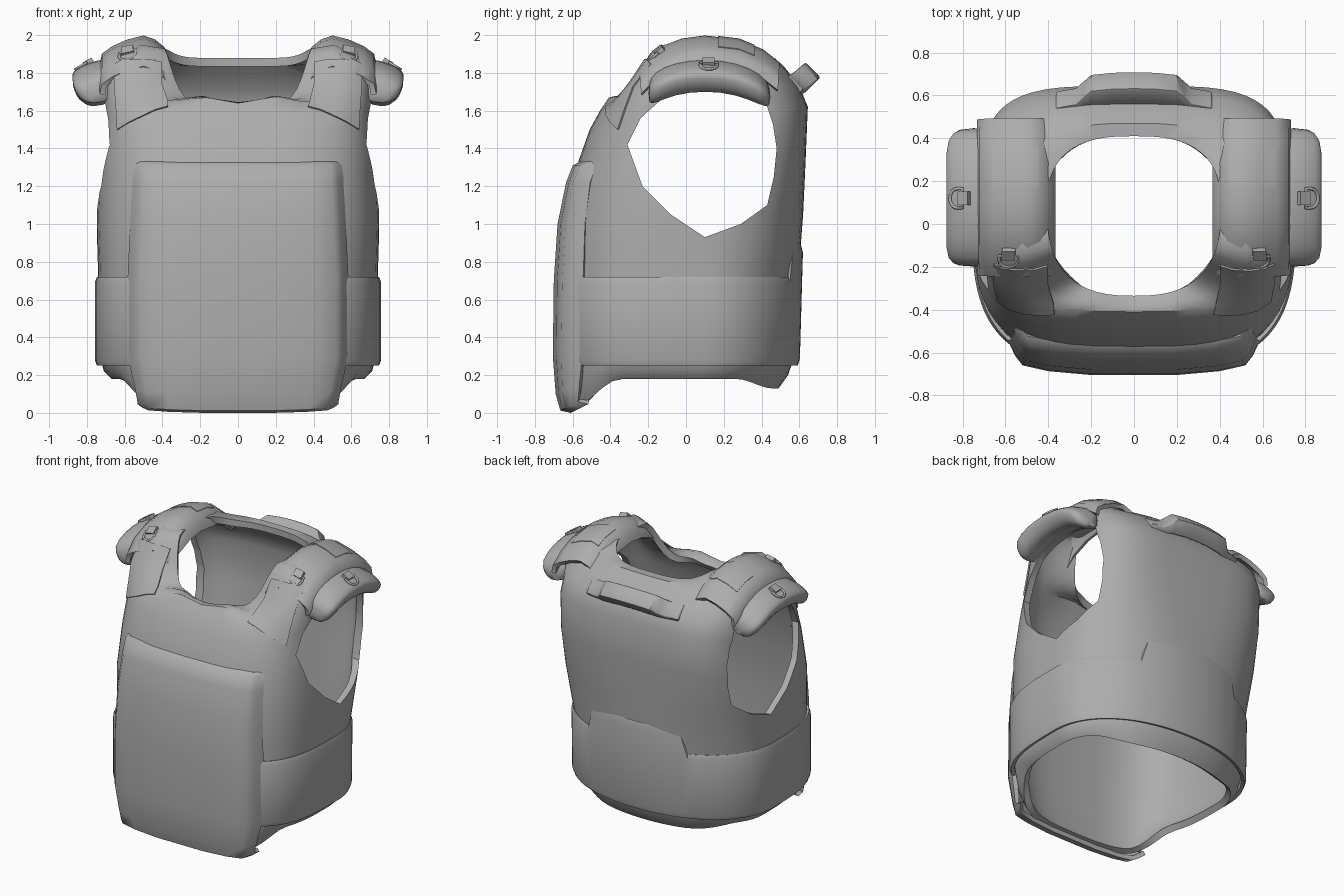
import bpy, bmesh, math
from mathutils import Vector

if "Cube" in bpy.data.objects:
    bpy.data.objects.remove(bpy.data.objects["Cube"])

fabric = bpy.data.materials.new("grey_fabric")
fabric.diffuse_color = (0.42, 0.42, 0.42, 1)
fabric.use_nodes = True
fabric.node_tree.nodes["Principled BSDF"].inputs["Base Color"].default_value = fabric.diffuse_color


def smoothstep(a, b, v):
    t = max(0, min(1, (v - a) / (b - a)))
    return t * t * (3 - 2 * t)


def make(name, verts, faces):
    me = bpy.data.meshes.new(name)
    me.from_pydata([Vector(v) for v in verts], [], faces)
    bm = bmesh.new()
    bm.from_mesh(me)
    bmesh.ops.recalc_face_normals(bm, faces=bm.faces)
    bm.to_mesh(me)
    bm.free()
    me.materials.append(fabric)
    ob = bpy.data.objects.new(name, me)
    bpy.context.collection.objects.link(ob)
    return ob


def apply(ob, kind, **props):
    bpy.context.view_layer.objects.active = ob
    m = ob.modifiers.new("m", kind)
    for k, v in props.items():
        setattr(m, k, v)
    bpy.ops.object.modifier_apply(modifier=m.name)


def smooth(ob, angle=40):
    bpy.ops.object.select_all(action='DESELECT')
    ob.select_set(True)
    bpy.context.view_layer.objects.active = ob
    bpy.ops.object.shade_smooth_by_angle(angle=math.radians(angle))


def grid(name, rows, closed=False, caps=False):
    n = len(rows[0])
    faces = []
    for i in range(len(rows) - 1):
        for j in range(n if closed else n - 1):
            k = (j + 1) % n
            faces.append((i * n + j, i * n + k, (i + 1) * n + k, (i + 1) * n + j))
    if caps:
        faces += [tuple(range(n)), tuple(range((len(rows) - 1) * n, len(rows) * n))]
    return make(name, [p for r in rows for p in r], faces)


def ring(zf, zs, zb, xs, yf, yb, nf, nb, count=56):
    """Squarish horizontal loop whose height differs at front, side and back."""
    pts = []
    for i in range(count):
        t = 2 * math.pi * i / count
        s, c = math.sin(t), math.cos(t)
        n = nf if c > 0 else nb
        x = xs * math.copysign(abs(s) ** (2 / n), s)
        y = 0.07 + ((yf if c > 0 else yb) - 0.07) * abs(c) ** (2 / n)
        w = smoothstep(0.45 if zf < .2 else .3, 0.92, abs(c))
        z = zs + ((zf if c > 0 else zb) - zs) * w
        if c > 0 and zf > 1.62:  # scalloped front neckline
            z += .025 * math.exp(-((abs(x) - .2) / .07) ** 2) - .01 * math.exp(-(x / .1) ** 2)
        pts.append((x, y, z))
    return pts


def thicken(ob, t, offset=-1):
    apply(ob, 'SOLIDIFY', thickness=t, offset=offset)


# Vest shell: lofted from hem to neckline
profile = [(.03, .18, .13, .67, -.63, .49, 3.0, 2.1), (.12, .22, .2, .71, -.65, .54, 3.1, 2.1),
           (.3, .3, .3, .73, -.66, .575, 3.2, 2.1), (.72, .72, .72, .74, -.655, .595, 3.2, 2.25),
           (1.05, 1.05, 1.05, .75, -.63, .62, 3.3, 2.8), (1.33, 1.33, 1.33, .735, -.57, .633, 3.3, 3.6),
           (1.5, 1.58, 1.62, .715, -.51, .645, 3.3, 4.0), (1.6, 1.77, 1.73, .71, -.455, .60, 3.3, 3.7),
           (1.65, 1.88, 1.82, .66, -.41, .53, 3.2, 3.2), (1.655, 1.95, 1.88, .53, -.375, .47, 2.9, 2.9),
           (1.63, 1.93, 1.88, .405, -.335, .41, 2.6, 2.7)]
vest = grid("vest_shell", [ring(*p) for p in profile], closed=True)
thicken(vest, 0.045)
smooth_target = vest.copy()  # uncut copy that straps are fitted to
smooth_target.data = vest.data.copy()
bpy.context.collection.objects.link(smooth_target)
smooth_target.hide_render = True

# Armholes
hole = [(-.31, 1.42), (-.23, 1.2), (-.08, 1.05), (.1, .93), (.29, 1.0), (.43, 1.1),
        (.465, 1.25), (.48, 1.4), (.46, 1.53), (.42, 1.65), (.33, 1.7), (.2, 1.725),
        (0, 1.705), (-.13, 1.66), (-.24, 1.56)]
for s in (-1, 1):
    cutter = grid("armhole_cutter", [[(s * x, y, z) for y, z in hole] for x in (.3, 1.1)],
                  closed=True, caps=True)
    cutter.hide_render = True
    apply(vest, 'BOOLEAN', operation='DIFFERENCE', object=cutter, solver='EXACT')
    bpy.data.objects.remove(cutter)
smooth(vest)

# Front plate pouch, its sides blending back into the vest
prof = [(.0, -.61), (.012, -.665), (.1, -.69), (.3, -.705), (.7, -.70), (1.0, -.68),
        (1.22, -.635), (1.31, -.60), (1.33, -.56)]
cols = [(-.585, .155), (-.555, .09), (-.52, .045), (-.4, .018), (-.2, 0), (0, 0)]
cols += [(-x, d) for x, d in reversed(cols[:-1])]
rows = []
for z, y in prof:
    k = 1 - .09 * smoothstep(.3, 0, z) - .05 * smoothstep(.7, 1.33, z)
    f = 1 - .4 * smoothstep(.2, 0, z) - .2 * smoothstep(.8, 1.33, z)
    rows.append([(x * k, y + d * f, z + .3 * d * smoothstep(.3, 0, z)) for x, d in cols])
plate = grid("front_plate", rows)
thicken(plate, 0.03)
smooth(plate, 50)

# Waist band, stepped higher across the back
band_rows = []
for f in (0, .06, .5, .94, 1):
    e = .01 if f in (0, 1) else 0
    r = ring(.25, .25, .25, .757 - e, -.675 + e, .602 - e + .018 * f, 3.3, 2.15, 96)
    band_rows.append([(x, y, .25 + f * ((.885 if y > .4 and abs(x) < .36 else .72) - .25)) for x, y, z in r])
band = grid("waist_band", band_rows, closed=True)
thicken(band, 0.025)
smooth(band)

# Carry handle behind the neck: flat ends and a raised grip
path = [(-.365, .565, 1.735), (-.27, .582, 1.74), (-.235, .602, 1.752), (-.2, .622, 1.768),
        (-.1, .632, 1.776), (0, .634, 1.778)]
path += [(-x, y, z) for x, y, z in reversed(path[:-1])]
rows = []
for x, y, z in path:
    h = .016 + .022 * smoothstep(.27, .2, abs(x))
    rows.append([(x, y + a * .04 + b * h, z - a * .04 + b * h)
                 for a, b in ((-1, -1), (1, -1), (1, 1), (-1, 1))])
handle = grid("carry_handle", rows, closed=True, caps=True)
apply(handle, 'BEVEL', width=0.01, segments=2, limit_method='ANGLE', angle_limit=math.radians(60))
smooth(handle)


def d_ring(name, centre, right, up, size):
    """Bent wire loop with a small fabric tab."""
    c, r, u = Vector(centre), Vector(right).normalized(), Vector(up).normalized()
    n = r.cross(u)
    loop = [(-1, .6), (1, .6)] + [(math.cos(a), -.9 * math.sin(a)) for a in
                                  [math.pi * k / 8 for k in range(9)]]
    cu = bpy.data.curves.new(name, 'CURVE')
    cu.dimensions = '3D'
    cu.bevel_depth = .008
    cu.bevel_resolution = 1
    sp = cu.splines.new('POLY')
    sp.points.add(len(loop) - 1)
    for p, (a, b) in zip(sp.points, loop):
        p.co = (*(c + r * a * size + u * b * size), 1)
    sp.use_cyclic_u = True
    cu.materials.append(fabric)
    bpy.context.collection.objects.link(bpy.data.objects.new(name, cu))
    tab = grid(name + "_tab", [[c + r * a * size * .7 + u * b * size + n * h for a, h in
                                ((-1, -.015), (-1, .011), (1, .011), (1, -.015))] for b in (.2, 1.4)],
               closed=True, caps=True)
    smooth(tab)


cover_path = [(-.235, 1.825), (-.15, 1.915), (-.02, 1.967), (.1, 1.983), (.28, 1.962), (.4, 1.912), (.485, 1.845)]
cover_cut = [(.38, -.11), (.402, -.055), (.445, -.02), (.5, 0), (.58, -.02), (.66, -.055), (.708, -.09), (.718, -.14)]
cap_path = [(-.2, 1.72), (-.17, 1.765), (-.06, 1.815), (.1, 1.835), (.27, 1.815), (.4, 1.755), (.45, 1.70)]
cap_cut = [(.66, .05), (.74, .04), (.82, .015), (.875, -.02), (.88, -.05), (.85, -.11),
           (.80, -.135), (.72, -.12), (.66, -.10)]
for s, side in ((-1, "left"), (1, "right")):
    # Strap running from the chest up under the shoulder cover, fitted to the shell
    strap = grid(side + "_front_strap", [[(s * (a + (b - a) * k / 4), y + .1 * (1 - v) * (k / 4) ** 2,
                                           z - .16 * (1 - v) * k / 4) for k in range(5)]
                 for v, a, b, y, z in ((0, .38, .64, -.46, 1.66), (.35, .38, .65, -.39, 1.72),
                                       (.7, .38, .67, -.32, 1.78), (1, .40, .68, -.2, 1.86))])
    apply(strap, 'SHRINKWRAP', target=smooth_target, wrap_method='NEAREST_SURFACEPOINT',
          wrap_mode='OUTSIDE_SURFACE', offset=.006)
    thicken(strap, .009, 0)
    smooth(strap)
    # Shoulder cover
    cover = grid(side + "_shoulder_cover", [[(s * x, y, z + d) for x, d in cover_cut] for y, z in cover_path])
    thicken(cover, .03, 0)
    smooth(cover, 50)
    # Fastening patch on the cover
    patch = grid(side + "_cover_patch", [[(s * x, y, z + d + .016) for x, d in cover_cut[2:6]]
                 for y, z in ((.17, 1.975), (.28, 1.962), (.36, 1.929))])
    thicken(patch, .009, 0)
    smooth(patch)
    # Padded cap hanging over the arm
    rows = []
    for i, (y, z) in enumerate(cap_path):
        k = .72 if i in (0, 6) else 1
        rows.append([(s * (.66 + (x - .66) * k), y, z + d * (.65 if i in (0, 6) else 1)) for x, d in cap_cut])
    cap = grid(side + "_shoulder_cap", rows, closed=True, caps=True)
    apply(cap, 'SUBSURF', levels=1)
    smooth(cap, 50)
    # Metal loops
    d_ring(side + "_front_loop", (s * .585, -.17, 1.895), (1, 0, -.2 * s), (0, .75, .65), .045)
    d_ring(side + "_side_loop", (s * .825, .12, 1.84), (0, s, 0), (-s * .85, 0, .5), .045)
bpy.data.objects.remove(smooth_target)
